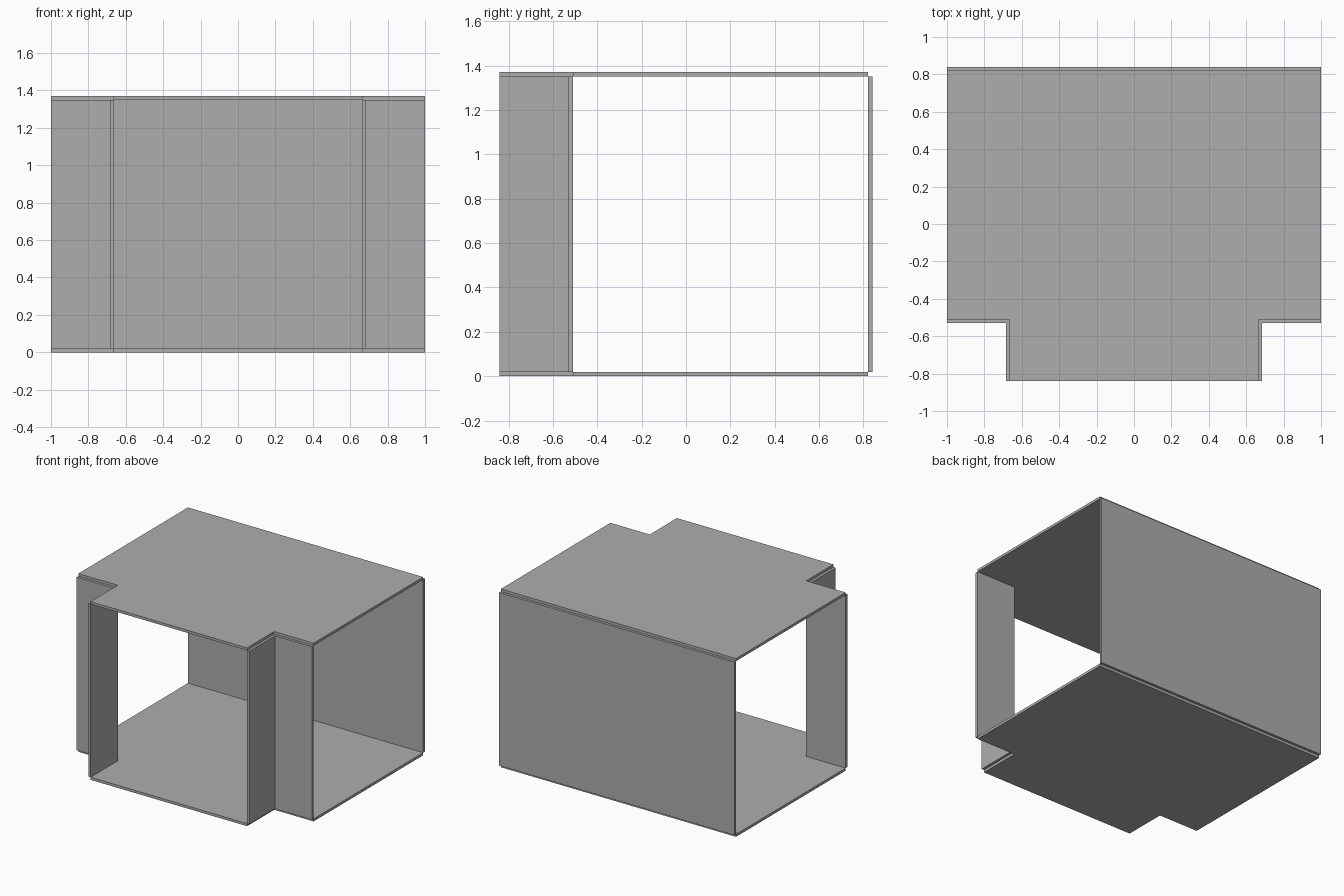
import bpy
import bmesh

if "Cube" in bpy.data.objects:
    bpy.data.objects.remove(bpy.data.objects["Cube"], do_unlink=True)

# Plain grey panel material
grey = bpy.data.materials.new("panel_grey")
grey.use_nodes = True
colour = (0.42, 0.42, 0.42, 1)
grey.diffuse_color = colour
grey.node_tree.nodes["Principled BSDF"].inputs["Base Color"].default_value = colour

T = 0.02            # panel thickness
HEIGHT = 1.37
HALF_W = 1.0        # main room
BACK = 0.82         # rear edge of floor and ceiling
STEP = -0.51        # where the plan narrows to the bay
BAY_W = 0.665       # half width of the bay
FRONT = -0.84


def prism(name, outline, z0, z1):
    """Extrude a plan outline from z0 up to z1."""
    bm = bmesh.new()
    face = bm.faces.new([bm.verts.new((x, y, z0)) for x, y in outline])
    top = bmesh.ops.extrude_face_region(bm, geom=[face])["geom"]
    verts = [v for v in top if isinstance(v, bmesh.types.BMVert)]
    bmesh.ops.translate(bm, verts=verts, vec=(0, 0, z1 - z0))
    bmesh.ops.recalc_face_normals(bm, faces=bm.faces)
    mesh = bpy.data.meshes.new(name)
    bm.to_mesh(mesh)
    bm.free()
    mesh.materials.append(grey)
    obj = bpy.data.objects.new(name, mesh)
    bpy.context.collection.objects.link(obj)
    return obj


def wall(name, xa, xb, ya, yb):
    """Upright panel between floor and ceiling level."""
    return prism(name, [(xa, ya), (xb, ya), (xb, yb), (xa, yb)], T, HEIGHT - T)


# Floor and ceiling share the stepped plan
half = [(BAY_W, FRONT), (BAY_W, STEP), (HALF_W, STEP), (HALF_W, BACK)]
plan = half + [(-x, y) for x, y in reversed(half)]
prism("floor", plan, 0, T)
prism("ceiling", plan, HEIGHT - T, HEIGHT)

# Rear wall, fixed behind the slabs
wall("back_wall", -HALF_W, HALF_W, BACK, BACK + T)

# Bay cheeks and front wings, fixed outside the slabs on both sides
for side, s in (("left", 1), ("right", -1)):
    wall(side + "_bay_wall", s * BAY_W, s * (BAY_W + T), FRONT, STEP)
    wall(side + "_front_wing", s * (BAY_W + T), s * HALF_W, STEP - T, STEP)
